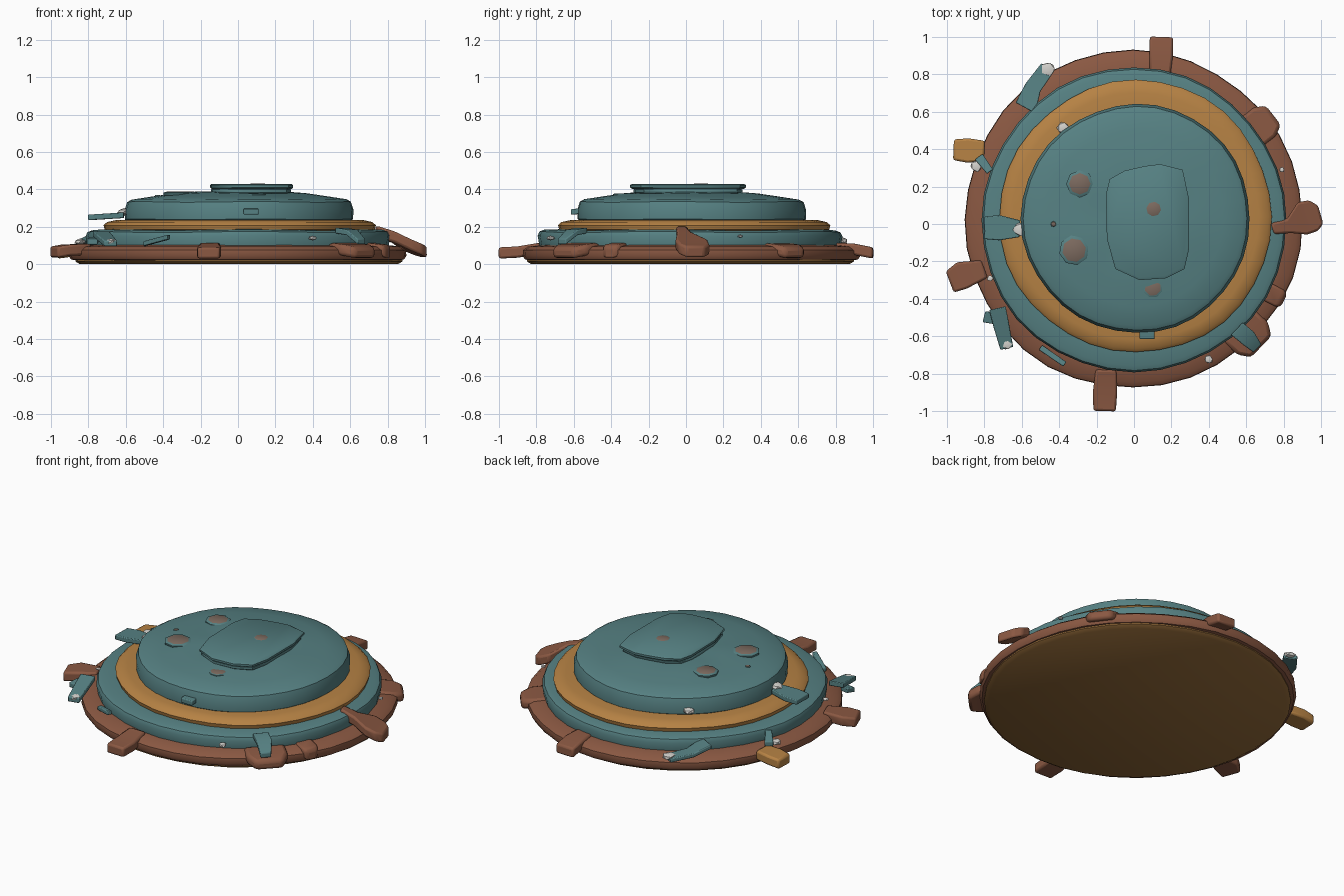
import bpy, bmesh, math, random
from mathutils import Vector

if "Cube" in bpy.data.objects:
    bpy.data.objects.remove(bpy.data.objects["Cube"])

random.seed(4)


def material(name, r, g, b):
    lin = lambda c: ((c / 255 + 0.055) / 1.055) ** 2.4
    m = bpy.data.materials.new(name)
    m.diffuse_color = (lin(r), lin(g), lin(b), 1)
    m.use_nodes = True
    m.node_tree.nodes["Principled BSDF"].inputs["Base Color"].default_value = m.diffuse_color
    return m


TEAL = material("worn teal", 86, 129, 131)
GOLD = material("dull gold", 182, 130, 68)
DARK_GOLD = material("dark gold", 150, 108, 58)
BROWN = material("rust brown", 138, 88, 66)
GREY = material("bare grey brown", 124, 106, 95)
WHITE = material("pale chip", 214, 212, 207)


def finish(bm, name, mat, angle=40, bevel=0):
    bmesh.ops.recalc_face_normals(bm, faces=bm.faces)
    me = bpy.data.meshes.new(name)
    bm.to_mesh(me)
    bm.free()
    me.materials.append(mat)
    ob = bpy.data.objects.new(name, me)
    bpy.context.collection.objects.link(ob)
    bpy.ops.object.select_all(action='DESELECT')
    ob.select_set(True)
    bpy.context.view_layer.objects.active = ob
    bpy.ops.object.shade_smooth_by_angle(angle=math.radians(angle))
    if bevel:
        b = ob.modifiers.new("soft edges", 'BEVEL')
        b.width, b.segments = bevel, 2
    return ob


def stack_loops(bm, loops):
    """Skin a list of equal-length vertex loops and cap both ends."""
    n = len(loops[0])
    for a, b in zip(loops, loops[1:]):
        for i in range(n):
            j = (i + 1) % n
            bm.faces.new((a[i], a[j], b[j], b[i]))
    bm.faces.new(loops[0][::-1])
    bm.faces.new(loops[-1])


def lathe(name, mat, profile, cx, cy, seed, wobble=0.008, n=36, flat=0.0):
    """Slightly battered disc turned from an (r, z) profile."""
    bm = bmesh.new()
    loops = []
    for r, z in profile:
        loop = []
        for i in range(n):
            a = math.tau * i / n
            d = wobble * (math.sin(3 * a + seed) + 0.6 * math.sin(7 * a + 2 * seed))
            dz = flat * math.sin(5 * a + 3 * seed)
            loop.append(bm.verts.new((cx + (r + d * r) * math.cos(a),
                                      cy + (r + d * r) * math.sin(a), z + dz)))
        loops.append(loop)
    stack_loops(bm, loops)
    return finish(bm, name, mat)


def strip(name, mat, pts, thick, bevel=0.012):
    """Bent flat tab through (x, y, z, width) points."""
    bm = bmesh.new()
    loops = []
    d = Vector(pts[-1][:2]) - Vector(pts[0][:2])
    side = Vector((-d.y, d.x, 0)).normalized()
    for x, y, z, w in pts:
        c, s, u = Vector((x, y, z)), side * w / 2, Vector((0, 0, thick / 2))
        loops.append([bm.verts.new(p) for p in (c - s - u, c + s - u, c + s + u, c - s + u)])
    stack_loops(bm, loops)
    return finish(bm, name, mat, 40, bevel)


def prism(name, mat, outline, z0, z1, inset=0.96):
    bm = bmesh.new()
    n = len(outline)
    cx, cy = sum(p[0] for p in outline) / n, sum(p[1] for p in outline) / n
    zs = ((inset, z0), (1, z0 + 0.3 * (z1 - z0)), (1, z0 + 0.75 * (z1 - z0)), (inset, z1))
    stack_loops(bm, [[bm.verts.new((cx + (x - cx) * k, cy + (y - cy) * k, z))
                      for x, y in outline] for k, z in zs])
    return finish(bm, name, mat, 50)


def chip(name, x, y, z, r=0.035):
    bm = bmesh.new()
    bmesh.ops.create_icosphere(bm, subdivisions=1, radius=r)
    for v in bm.verts:
        k = random.uniform(0.8, 1.1)
        v.co = (x + v.co.x * k, y + v.co.y * k, z + v.co.z * 0.5)
    finish(bm, name, WHITE, 30)


# stacked discs
lathe("base_plate", DARK_GOLD, [(0.85, 0), (0.875, 0.015), (0.875, 0.05)], 0, 0.025, 1, 0.004)
lathe("rust_rim", BROWN, [(0.86, 0.02), (0.89, 0.025), (0.903, 0.045), (0.9, 0.075),
                          (0.875, 0.094), (0.78, 0.105)], -0.005, 0.025, 2, 0.006)
lathe("lower_teal_ring", TEAL, [(0.78, 0.085), (0.805, 0.095), (0.815, 0.15), (0.805, 0.172),
                                (0.78, 0.182), (0.68, 0.185)], 0, 0.02, 3, 0.005, flat=0.003)
lathe("gold_ring", GOLD, [(0.69, 0.175), (0.722, 0.185), (0.728, 0.208), (0.71, 0.225),
                          (0.66, 0.236), (0.56, 0.238)], 0.01, 0.04, 4, 0.007)
lathe("upper_drum", TEAL, [(0.59, 0.225), (0.61, 0.24), (0.612, 0.29), (0.598, 0.333),
                           (0.575, 0.346), (0.47, 0.362), (0.36, 0.378), (0.25, 0.386),
                           (0.1, 0.388)], 0.01, 0.03, 5, 0.006, flat=0.002)

# raised hatch on top
hatch = [(-.15, .16), (-.13, .24), (-.05, .285), (.06, .31), (.14, .32), (.26, .29), (.295, .13),
         (.295, -.13), (.27, -.24), (.17, -.29), (.03, -.30), (-.10, -.24), (-.145, -.08)]
prism("hatch_step", TEAL, [(x * 0.96, y * 0.94) for x, y in hatch], 0.375, 0.406)
prism("hatch_plate", TEAL, hatch, 0.402, 0.43)

# round studs: teal collar with bare worn centre
for i, (x, y, z, r) in enumerate([(-.29, .215, .375, .065), (-.32, -.14, .375, .072),
                                  (.10, -.34, .375, .048), (.105, .08, .428, .042),
                                  (-.43, 0, .366, .014)]):
    ring = lambda q: [(x + q * math.cos(math.tau * k / 8 + i), y + q * math.sin(math.tau * k / 8 + i))
                      for k in range(8)]
    h = 0.014 if i < 2 else 0.004
    prism(f"stud_{i}", TEAL, ring(r * 1.12), z - 0.01, z + h - 0.002, 0.9)
    prism(f"stud_face_{i}", GREY, ring(r * 0.98), z - 0.008, z + h, 0.85)

# lugs around the rim
strip("back_lug", BROWN, [(.14, .8, .085, .11), (.145, .9, .08, .125), (.147, 1, .06, .125)], .06)
strip("front_lug", BROWN, [(-.15, -.78, .085, .11), (-.155, -.9, .065, .13), (-.157, -1, .06, .12)], .06)
strip("left_lug", BROWN, [(-.8, -.24, .08, .1), (-.92, -.275, .075, .15), (-.985, -.31, .065, .12)], .06)
strip("gold_lug", GOLD, [(-.8, .39, .075, .11), (-.89, .393, .07, .13), (-.965, .397, .06, .11)], .06)
strip("right_claw", BROWN, [(.74, -.025, .175, .06), (.83, -.01, .145, .08), (.9, .03, .105, .18),
                            (.96, .045, .08, .17), (.998, .05, .065, .1)], .06)
for nm, deg, w in (("back_right_bulge", 38, .2), ("front_right_bulge", -44, .24),
                   ("right_dent_bulge", -27, .1)):
    a = math.radians(deg)
    R = 0.945 if w > .15 else 0.9
    strip(nm, BROWN, [(r * math.cos(a), r * math.sin(a), z, w * k)
                      for r, z, k in ((.78, .085, 1), (.88, .075, 1), (R, .06, .65))], .06, .02)

# bent teal tabs
strip("back_left_tab", TEAL, [(-.58, .62, .16, .12), (-.54, .73, .13, .09), (-.46, .84, .115, .08)], .025, .005)
strip("left_tab", TEAL, [(-.8, -.02, .25, .12), (-.72, -.02, .255, .135), (-.61, -.025, .262, .09)], .03, .005)
strip("front_left_tab", TEAL, [(-.73, -.45, .16, .09), (-.71, -.54, .14, .085), (-.68, -.665, .11, .07)], .03, .005)
strip("front_left_flap", TEAL, [(-.77, -.47, .13, .05), (-.78, -.53, .12, .06)], .03, .005)
strip("front_right_tab", TEAL, [(.55, -.56, .18, .09), (.61, -.61, .17, .09), (.66, -.665, .12, .06)], .03, .005)
strip("drum_front_tab", TEAL, [(.07, -.54, .285, .08), (.07, -.615, .28, .08)], .03, .005)
strip("front_sliver", TEAL, [(-.5, -.66, .11, .03), (-.37, -.75, .145, .03)], .025, .005)
strip("left_sliver", TEAL, [(-.77, .28, .15, .04), (-.83, .36, .12, .05)], .03, .005)

# pale chips at the broken ends
for i, c in enumerate([(-.46, .83, .125, .042), (-.61, -.03, .28, .04), (-.68, -.64, .12, .036),
                       (-.38, .515, .27, .036), (-.845, .31, .12, .034), (.40, -.725, .14, .026),
                       (-.77, -.29, .14, .018), (.79, .29, .15, .016)]):
    chip(f"pale_chip_{i}", *c)
